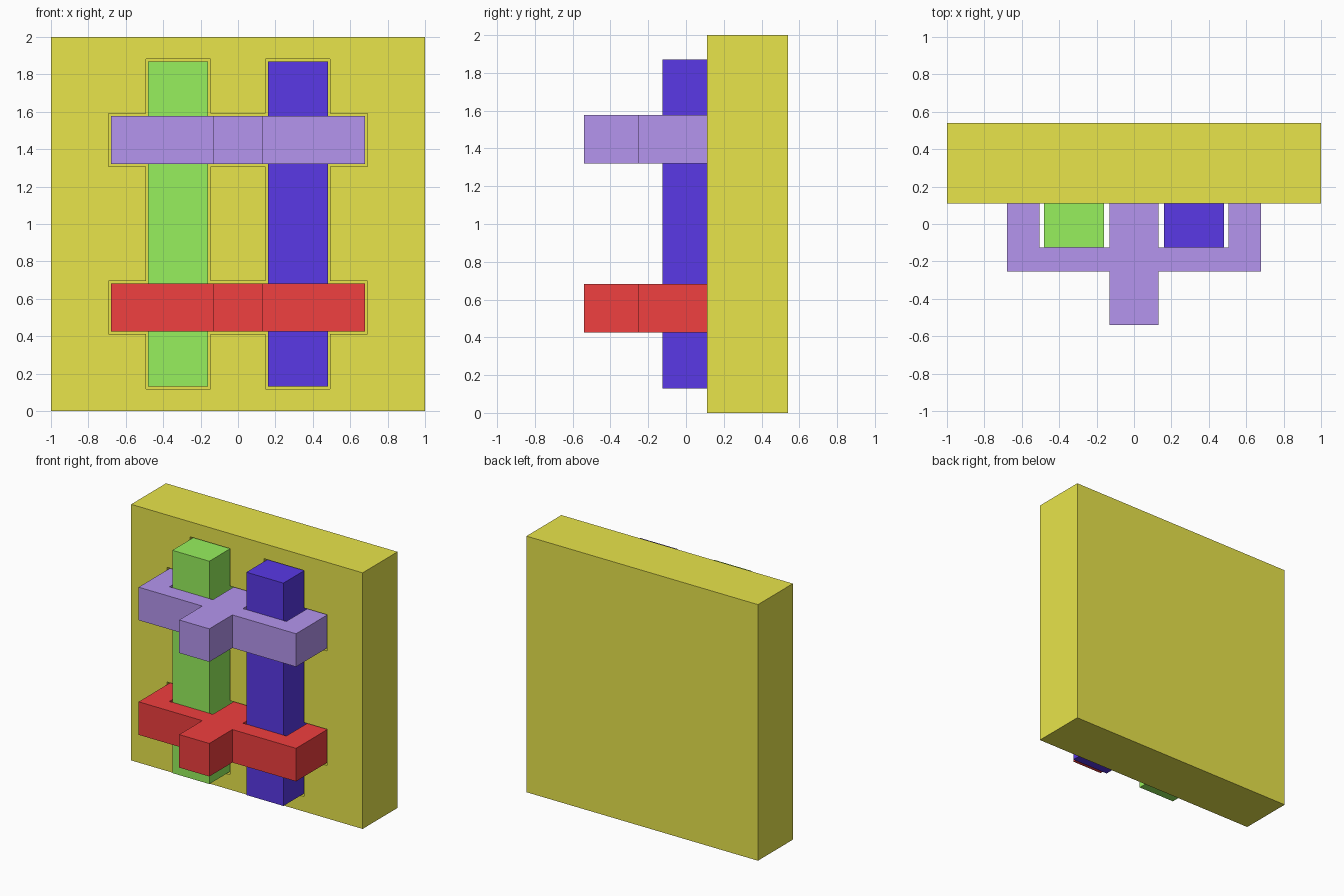
import bpy, bmesh

if "Cube" in bpy.data.objects:
    bpy.data.objects.remove(bpy.data.objects["Cube"])

FRONT, BACK = 0.11, 0.54      # tray faces in y
FLOOR = 0.20                  # depth the pieces sit at inside the tray
GAP = 0.0125                  # clearance of the pockets


def material(name, rgb):
    m = bpy.data.materials.new(name)
    m.diffuse_color = (*rgb, 1)
    m.use_nodes = True
    m.node_tree.nodes["Principled BSDF"].inputs["Base Color"].default_value = m.diffuse_color
    return m


def prism(name, outline, z0, z1, mat=None):
    """Extrude an xy outline from z0 to z1."""
    bm = bmesh.new()
    face = bm.faces.new([bm.verts.new((x, y, z0)) for x, y in outline])
    top = bmesh.ops.extrude_face_region(bm, geom=[face])["geom"]
    bmesh.ops.translate(bm, vec=(0, 0, z1 - z0),
                        verts=[v for v in top if isinstance(v, bmesh.types.BMVert)])
    bmesh.ops.recalc_face_normals(bm, faces=bm.faces)
    me = bpy.data.meshes.new(name)
    bm.to_mesh(me)
    bm.free()
    ob = bpy.data.objects.new(name, me)
    bpy.context.collection.objects.link(ob)
    if mat:
        me.materials.append(mat)
    return ob


def box(name, x0, x1, y0, y1, z0, z1, mat=None):
    return prism(name, [(x0, y0), (x1, y0), (x1, y1), (x0, y1)], z0, z1, mat)


# Tray block
yellow = material("yellow", (0.81, 0.78, 0.07))
tray = box("tray", -1, 1, FRONT, BACK, 0, 2, yellow)


def pocket(name, x0, x1, z0, z1):
    cutter = box(name, x0 - GAP, x1 + GAP, FRONT - 0.2, FLOOR, z0 - GAP, z1 + GAP)
    cutter.hide_render = True
    cutter.hide_viewport = True
    mod = tray.modifiers.new(name, "BOOLEAN")
    mod.operation = "DIFFERENCE"
    mod.solver = "EXACT"
    mod.object = cutter


# Upright bars
for name, x0, rgb in (("left_bar", -0.48, (0.31, 0.87, 0.11)),
                      ("right_bar", 0.16, (0.10, 0.04, 0.79))):
    box(name, x0, x0 + 0.32, -0.125, FLOOR, 0.13, 1.87, material(name, rgb))
    pocket(name + "_pocket", x0, x0 + 0.32, 0.13, 1.87)

# Crosspieces: three legs straddling the bars, bridge, and a front stub
half = [(0.13, -0.54), (0.13, -0.255), (0.68, -0.255), (0.68, FLOOR),
        (0.505, FLOOR), (0.505, -0.125), (0.13, -0.125), (0.13, FLOOR)]
outline = half + [(-x, y) for x, y in reversed(half)]
for name, z0, rgb in (("lower_crosspiece", 0.425, (0.87, 0.05, 0.05)),
                      ("upper_crosspiece", 1.32, (0.46, 0.30, 0.86))):
    prism(name, outline, z0, z0 + 0.258, material(name, rgb))
    pocket(name + "_pocket", -0.68, 0.68, z0, z0 + 0.258)
